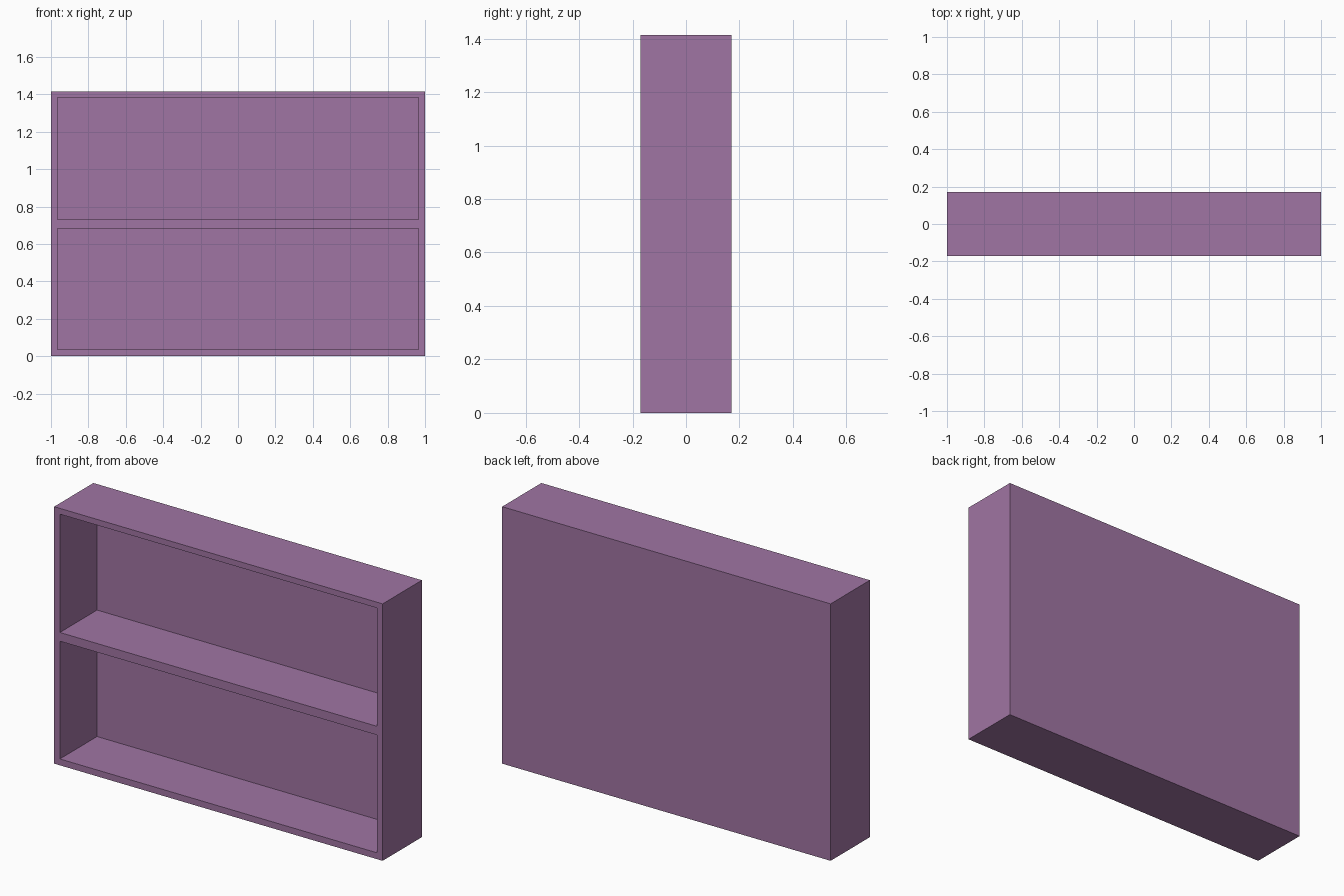
import bpy
import bmesh
from mathutils import Vector

cube = bpy.data.objects.get("Cube")
if cube:
    bpy.data.objects.remove(cube, do_unlink=True)

WIDTH, DEPTH, HEIGHT = 2.0, 0.341, 1.414
SIDE_X = 0.965                                # inner face of the side panels
BAYS = [(0.035, 0.683), (0.731, 1.382)]       # bottom and top of each bay
BAY_DEPTH = 0.323

# Purple paint
purple = bpy.data.materials.new("purple_paint")
purple.use_nodes = True
colour = (0.352, 0.178, 0.366, 1.0)
purple.diffuse_color = colour
purple.node_tree.nodes["Principled BSDF"].inputs["Base Color"].default_value = colour

# Solid case block
bm = bmesh.new()
bmesh.ops.create_cube(bm, size=1)
bmesh.ops.scale(bm, verts=bm.verts, vec=(WIDTH, DEPTH, HEIGHT))
bmesh.ops.translate(bm, verts=bm.verts, vec=(0, 0, HEIGHT / 2))


def front_faces():
    bm.normal_update()
    return [f for f in bm.faces if f.normal.y < -0.9]


def cut_front(point, normal):
    """Split only the front of the case along a plane."""
    faces = front_faces()
    edges = {e for f in faces for e in f.edges}
    verts = {v for f in faces for v in f.verts}
    bmesh.ops.bisect_plane(bm, geom=faces + list(edges) + list(verts),
                           plane_co=point, plane_no=normal)


# Outline of the two bays on the front
for x in (-SIDE_X, SIDE_X):
    cut_front(Vector((x, 0, 0)), Vector((1, 0, 0)))
for bay in BAYS:
    for z in bay:
        cut_front(Vector((0, 0, z)), Vector((0, 0, 1)))

# Recess each bay, leaving the frame, middle shelf and thin back panel
bay_faces = []
for face in front_faces():
    centre = face.calc_center_median()
    if abs(centre.x) < SIDE_X and any(lo < centre.z < hi for lo, hi in BAYS):
        bay_faces.append(face)
recess = bmesh.ops.extrude_discrete_faces(bm, faces=bay_faces)["faces"]
bmesh.ops.translate(bm, verts=list({v for f in recess for v in f.verts}),
                    vec=(0, BAY_DEPTH, 0))
bmesh.ops.recalc_face_normals(bm, faces=bm.faces)

mesh = bpy.data.meshes.new("shelf_case")
bm.to_mesh(mesh)
bm.free()
mesh.materials.append(purple)
shelf_case = bpy.data.objects.new("shelf_case", mesh)
bpy.context.collection.objects.link(shelf_case)
